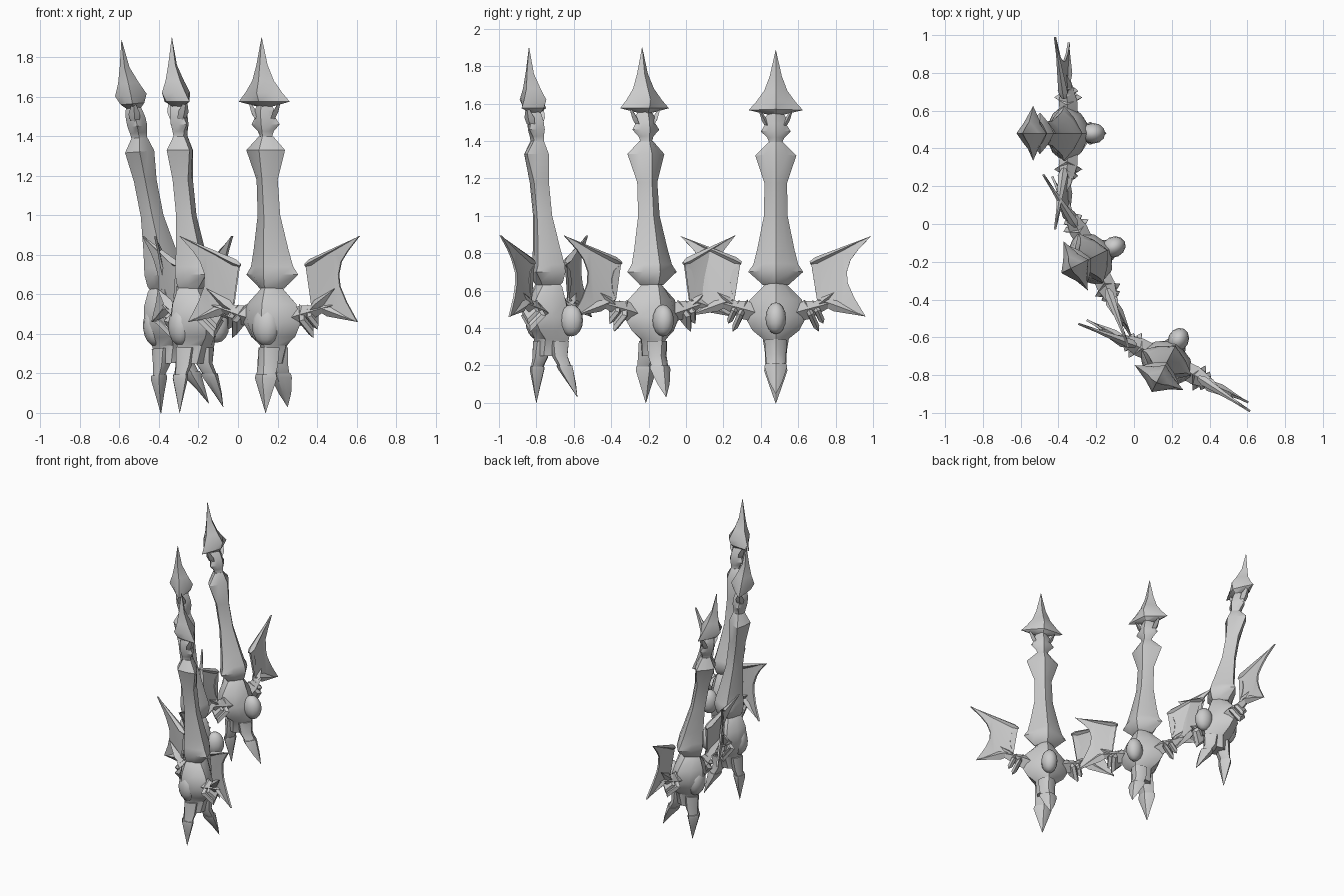
import bpy
import bmesh
import math
from mathutils import Matrix, Vector

cube = bpy.data.objects.get("Cube")
if cube:
    bpy.data.objects.remove(cube, do_unlink=True)

grey = bpy.data.materials.new("stone grey")
grey.use_nodes = True
colour = (0.6, 0.6, 0.6, 1)
grey.diffuse_color = colour
grey.node_tree.nodes["Principled BSDF"].inputs["Base Color"].default_value = colour

parts = []


def finish(bm, name, placement):
    """Turn a bmesh into a named object standing in its statue's frame."""
    bmesh.ops.remove_doubles(bm, verts=bm.verts, dist=0.0005)
    bmesh.ops.transform(bm, matrix=placement, verts=bm.verts)
    bmesh.ops.recalc_face_normals(bm, faces=bm.faces)
    mesh = bpy.data.meshes.new(name)
    bm.to_mesh(mesh)
    bm.free()
    mesh.materials.append(grey)
    obj = bpy.data.objects.new(name, mesh)
    bpy.context.collection.objects.link(obj)
    parts.append(obj)


def bridge(bm, rings):
    """Skin a list of equal rings and close both ends."""
    loops = [[bm.verts.new(p) for p in ring] for ring in rings]
    n = len(loops[0])
    for low, high in zip(loops, loops[1:]):
        for i in range(n):
            j = (i + 1) % n
            bm.faces.new((low[i], low[j], high[j], high[i]))
    bm.faces.new(loops[0])
    bm.faces.new(loops[-1])


def loft(name, placement, rows, fullness):
    """Eight-sided upright loft; each row is height, half width, front, back."""
    rings = []
    for z, half, front, back in rows:
        mid, depth = (front + back) / 2, (back - front) / 2
        ring = []
        for i in range(8):
            a = i * math.pi / 4
            k = fullness * math.sqrt(2) if i % 2 else 1
            ring.append((half * k * math.cos(a), mid + depth * k * math.sin(a), z))
        rings.append(ring)
    bm = bmesh.new()
    bridge(bm, rings)
    finish(bm, name, placement)


def spike(name, placement, start, end, tall, deep, swell=0.25, root=0.5):
    """Four-sided spike that swells near its root and ends in a point."""
    start, end = Vector(start), Vector(end)
    axis = (end - start).normalized()
    side = Vector((0, 1, 0))
    up = axis.cross(side).normalized()
    rings = []
    for t, s in ((0, root), (swell, 1), (1, 0.01)):
        c = start.lerp(end, t)
        rings.append([c + up * tall * s, c + side * deep * s,
                      c - up * tall * s, c - side * deep * s])
    bm = bmesh.new()
    bridge(bm, rings)
    finish(bm, name, placement)


def plate(name, placement, outline, thick):
    """Thin sheet from an outline of width, depth, height points."""
    bm = bmesh.new()
    faces = []
    for shift in (-thick / 2, thick / 2):
        faces.append([bm.verts.new((u, v + shift, z)) for u, v, z in outline])
    n = len(outline)
    for i in range(n):
        j = (i + 1) % n
        bm.faces.new((faces[0][i], faces[0][j], faces[1][j], faces[1][i]))
    caps = [bm.faces.new(f) for f in faces]
    bmesh.ops.triangulate(bm, faces=caps)
    finish(bm, name, placement)


def ball(name, placement, centre, size):
    bm = bmesh.new()
    bmesh.ops.create_uvsphere(bm, u_segments=12, v_segments=8, radius=1)
    shape = Matrix.LocRotScale(Vector(centre), None, Vector(size))
    bmesh.ops.transform(bm, matrix=shape, verts=bm.verts)
    finish(bm, name, placement)


SPEARHEAD = [(1.55, .04, -.09, -.02), (1.575, .145, -.12, 0), (1.62, .105, -.145, .015),
             (1.68, .062, -.125, -.02), (1.76, .032, -.11, -.06), (1.9, .001, -.09, -.088)]
NECK = [(1.32, .05, -.09, .01), (1.4, .035, -.08, 0), (1.425, .045, -.085, 0),
        (1.46, .08, -.095, .005), (1.5, .055, -.1, 0), (1.53, .06, -.1, -.01),
        (1.58, .02, -.09, -.03)]
SHAFT = [(.63, .07, -.05, .1), (.645, .085, -.06, .115), (.7, .147, -.07, .13),
         (.74, .12, -.07, .125), (.82, .1, -.066, .1), (1, .064, -.065, .05),
         (1.18, .06, -.085, .03), (1.33, .11, -.118, .03), (1.4, .04, -.08, 0)]
BODY = [(.25, .055, -.055, .11), (.34, .07, -.06, .15), (.385, .125, -.08, .16),
        (.46, .165, -.095, .15), (.55, .14, -.085, .13), (.62, .07, -.06, .11),
        (.645, .05, -.04, .09)]
FRONT_LEG = [(.33, .06, -.065, .05), (.24, .058, -.065, .02), (.19, .054, -.07, -.01)]
FRONT_CLAW = [(.175, .062, -.082, 0), (.195, .06, -.08, 0)]
FRONT_CLAW = [(0, .001, -.046, -.044), (.1, .036, -.066, -.02)] + FRONT_CLAW
BACK_LEG = [(.33, .06, .03, .15), (.25, .055, .05, .14), (.2, .05, .085, .16)]
BACK_CLAW = [(.03, .001, .2, .202), (.1, .036, .15, .19), (.18, .06, .085, .175),
             (.2, .058, .075, .17)]


def wing(name, placement):
    """Arm, diamond collars, two finger bones and the webbing, on the +x side."""
    spike(name + "_arm", placement, (.08, .04, .47), (.36, .03, .55), .05, .05, .3, .9)
    # Diamond collars set square to the arm
    for label, centre, tall, deep in (("inner", (.19, .035, .465), .095, .075),
                                      ("outer", (.225, .035, .485), .07, .055)):
        c = Vector(centre)
        axis = Vector((.9, 0, .42)).normalized()
        up = Vector((-.42, 0, .9)).normalized()
        side = Vector((0, 1, 0))
        rings = []
        for offset, s in ((-.016, .7), (0, 1), (.016, .7)):
            m = c + axis * offset
            rings.append([m + up * tall * s, m + side * deep * s,
                          m - up * tall * s, m - side * deep * s])
        bm = bmesh.new()
        bridge(bm, rings)
        finish(bm, name + "_" + label + "_collar", placement)
    spike(name + "_thumb", placement, (.21, .035, .51), (.365, .01, .63), .03, .035, .3)
    spike(name + "_lower_finger", placement, (.23, .035, .55), (.48, .038, .46), .032, .025, .35)
    spike(name + "_upper_finger", placement, (.185, .035, .745), (.51, 0, .895), .02, .025, .1)
    plate(name + "_web", placement,
          [(.19, .035, .74), (.36, .012, .82), (.51, 0, .895), (.44, .01, .82),
           (.4, .015, .765), (.38, .025, .7), (.385, .03, .64), (.42, .035, .56),
           (.48, .038, .46), (.35, .035, .515), (.22, .035, .55), (.24, .035, .6),
           (.245, .035, .66), (.23, .035, .71)], .012)


# Three matching statues: place, heading and forward lean
for label, x, y, turn, lean in (("front", .16, -.76, -27, 0),
                                ("middle", -.255, -.195, -63.7, 0),
                                ("back", -.345, .48, -90, 4.7)):
    place = (Matrix.Translation((x, y, 0)) @ Matrix.Rotation(math.radians(turn), 4, "Z")
             @ Matrix.Rotation(math.radians(lean), 4, "X"))
    loft(label + "_spearhead", place, SPEARHEAD, .52)
    loft(label + "_neck", place, NECK, .56)
    loft(label + "_shaft", place, SHAFT, .56)
    loft(label + "_body", place, BODY, .62)
    loft(label + "_front_leg", place, FRONT_LEG, .64)
    loft(label + "_front_claw", place, FRONT_CLAW, .6)
    loft(label + "_back_leg", place, BACK_LEG, .64)
    loft(label + "_back_claw", place, BACK_CLAW, .6)
    ball(label + "_back_knob", place, (0, .165, .44), (.055, .065, .085))
    ball(label + "_chest", place, (0, -.04, .44), (.075, .06, .1))
    # Left and right halves share one build, mirrored across the middle
    for hand, sign in (("left", 1), ("right", -1)):
        half = place @ Matrix.Diagonal((sign, 1, 1, 1))
        spike(label + "_" + hand + "_jaw", half, (.045, -.055, 1.49), (.1, -.055, 1.6),
              .014, .03, .3, .8)
        wing(label + "_" + hand + "_wing", half)

# Soft shading that keeps the ridges sharp
for obj in parts:
    obj.select_set(True)
bpy.context.view_layer.objects.active = parts[0]
bpy.ops.object.shade_smooth_by_angle(angle=math.radians(35))
